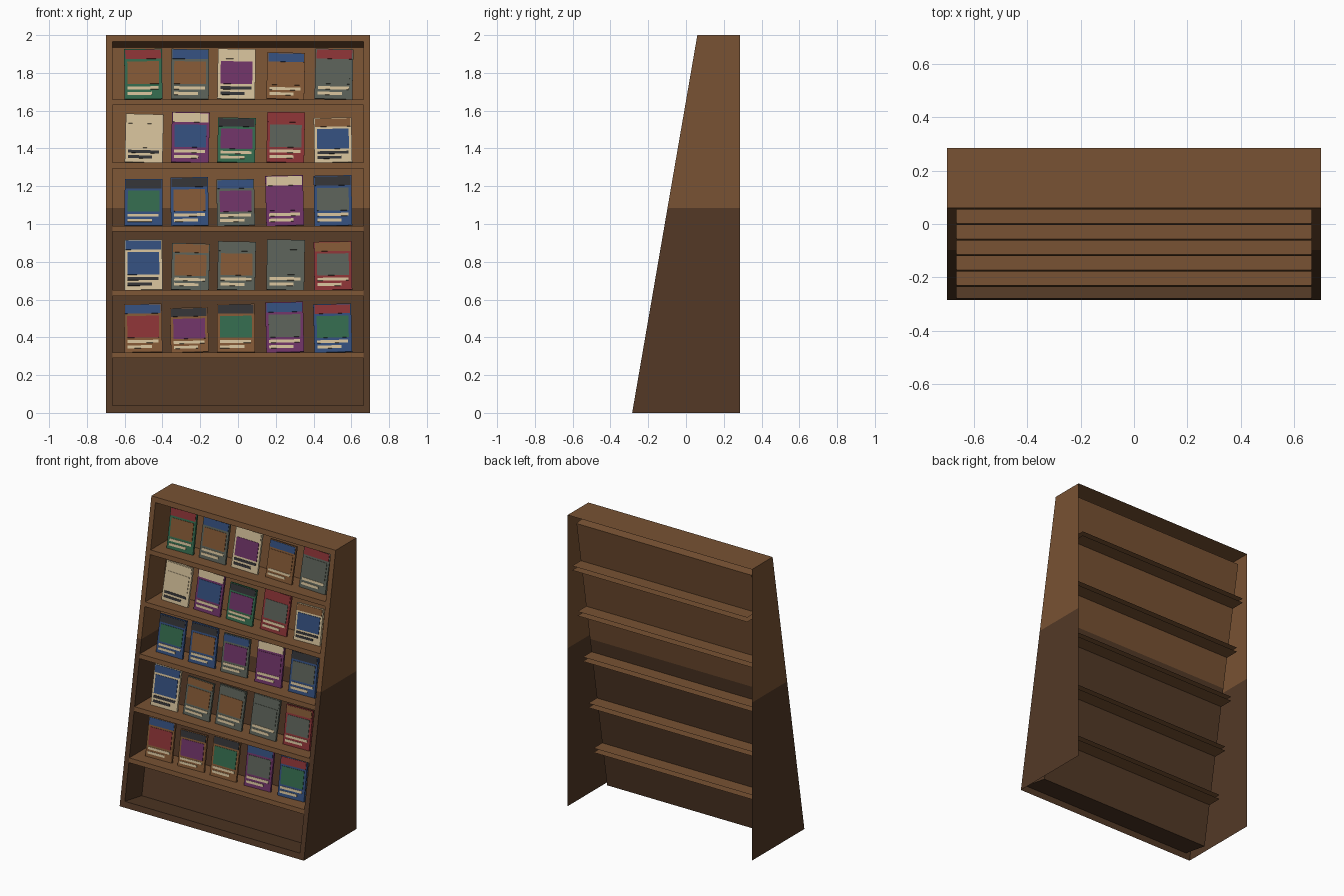
import bpy, bmesh, math, random
from mathutils import Matrix, Vector

if "Cube" in bpy.data.objects:
    bpy.data.objects.remove(bpy.data.objects["Cube"])

random.seed(4)


def lin(c):
    c /= 255
    return c / 12.92 if c <= 0.04045 else ((c + 0.055) / 1.055) ** 2.4


def mat(name, r, g, b):
    m = bpy.data.materials.new(name)
    m.diffuse_color = (lin(r), lin(g), lin(b), 1)
    m.use_nodes = True
    m.node_tree.nodes["Principled BSDF"].inputs["Base Color"].default_value = m.diffuse_color
    return m


# Palette: one letter per paper colour
light_wood = mat("light_wood", 120, 82, 51)
dark_wood = mat("dark_wood", 83, 57, 38)
paper = {
    'c': mat("cream", 208, 188, 150),
    'k': mat("charcoal", 50, 50, 53),
    'r': mat("red", 136, 50, 53),
    'b': mat("blue", 50, 77, 122),
    'g': mat("green", 50, 104, 76),
    'p': mat("purple", 108, 50, 100),
    's': mat("slate_grey", 89, 95, 86),
    'o': mat("tan_brown", 128, 86, 52),
}
letters = list(paper)

W, H, BACK, FRONT = 0.70, 2.0, 0.285, -0.285
SLOPE = 0.345 / 2.0                  # lean of the front plane
LEAN = math.atan(SLOPE)
RIM, DEPTH, SPLIT = 0.035, 0.187, 1.085


def front_y(z):
    return FRONT + SLOPE * z


def finish(name, bm, materials, recalc=True):
    if recalc:
        bmesh.ops.recalc_face_normals(bm, faces=bm.faces)
    me = bpy.data.meshes.new(name)
    bm.to_mesh(me)
    bm.free()
    for m in materials:
        me.materials.append(m)
    ob = bpy.data.objects.new(name, me)
    bpy.context.collection.objects.link(ob)
    return ob


# Carcass: open-backed shell with a leaning, recessed front
def cabinet():
    bm = bmesh.new()

    def loop(w, z0, z1, y_of, shift=(0, 0, 0)):
        return [bm.verts.new(Vector((x, y_of(z), z)) + Vector(shift))
                for x, z in ((-w, z0), (w, z0), (w, z1), (-w, z1))]

    inward = (0, DEPTH * math.cos(LEAN), -DEPTH * math.sin(LEAN))
    outer = loop(W, 0, H, front_y)
    rim = loop(W - RIM, 0.04, H - RIM, front_y)
    inner = loop(W - RIM, 0.04, H - RIM, front_y, inward)
    rear = loop(W, 0, H, lambda z: BACK)
    for i in range(4):
        j = (i + 1) % 4
        bm.faces.new((outer[i], outer[j], rim[j], rim[i]))      # face frame
        bm.faces.new((rim[i], rim[j], inner[j], inner[i]))      # recess walls
        if i:                                                   # sides and top
            bm.faces.new((outer[j], outer[i], rear[i], rear[j]))
    bm.faces.new(inner)                                         # leaning panel
    # Two-tone finish: dark below the split height
    bmesh.ops.bisect_plane(bm, geom=bm.verts[:] + bm.edges[:] + bm.faces[:],
                           plane_co=(0, 0, SPLIT), plane_no=(0, 0, 1))
    for f in bm.faces:
        f.material_index = int(f.calc_center_median().z < SPLIT)
    finish("cabinet", bm, [light_wood, dark_wood])


# Shelf: front edge with top and bottom sheets, open at the back
def shelf(name, top):
    bm = bmesh.new()
    low = top - 0.03
    y = front_y(top)
    w = W - RIM
    prof = [(y + 0.284, top), (y, top), (front_y(low), low), (y + 0.284, low)]
    a = [bm.verts.new((-w, *p)) for p in prof]
    b = [bm.verts.new((w, *p)) for p in prof]
    for i in range(3):
        bm.faces.new((a[i], a[i + 1], b[i + 1], b[i]))
    finish(name, bm, [light_wood], recalc=False)


# Magazine: thin leaning block with header, picture and text-bar plates
def magazine(name, x, z, h, code):
    base, head, pic = code
    text = 'k' if base == 'c' else 'c'
    w = 0.2
    bm = bmesh.new()

    def block(x0, x1, z0, z1, y0, y1, colour):
        m = (Matrix.Translation(((x0 + x1) / 2, (y0 + y1) / 2, (z0 + z1) / 2))
             @ Matrix.Diagonal((x1 - x0, y1 - y0, z1 - z0, 1)))
        vs = bmesh.ops.create_cube(bm, size=1, matrix=m)['verts']
        for f in {f for v in vs for f in v.link_faces}:
            f.material_index = letters.index(colour)

    block(-w / 2, w / 2, 0, h, 0, 0.014, base)
    block(-w * .47, w * .47, h * .80, h * .98, -0.003, 0.001, head)
    block(-w * .42, w * .42, h * .30, h * .75, -0.003, 0.001, pic)
    block(-w * .42, w * .40, h * .19, h * .25, -0.003, 0.001, text)
    block(-w * .42, w * .22, h * .08, h * .14, -0.003, 0.001, text)
    tilt = math.radians(random.uniform(-1.8, 1.8))
    bm.transform(Matrix.Translation((x, front_y(z) + 0.08, z + 0.002))
                 @ Matrix.Rotation(-LEAN - 0.02, 4, 'X')
                 @ Matrix.Rotation(tilt, 4, 'Y'))
    finish(name, bm, [paper[c] for c in letters])


cabinet()

# Rows from the bottom: shelf top, magazine heights, cover codes (base, header, picture)
rows = [
    (0.32, (.26, .24, .26, .27, .26), "obr okp okg pbs brg"),
    (0.65, (.27, .25, .26, .27, .26), "cbb soo sso sss ros"),
    (0.99, (.25, .26, .25, .27, .27), "bkg bko sbp pcp bks"),
    (1.325, (.26, .27, .24, .27, .24), "ccc pcb gkp rrs cob"),
    (1.66, (.27, .27, .27, .25, .27), "gro sbo ccp obo srs"),
]
columns = (-0.50, -0.255, -0.01, 0.25, 0.505)
for r, (z, heights, codes) in enumerate(rows, 1):
    shelf(f"shelf_{r}", z)
    for c, (x, h, code) in enumerate(zip(columns, heights, codes.split()), 1):
        magazine(f"magazine_{r}_{c}", x, z, h, code)
